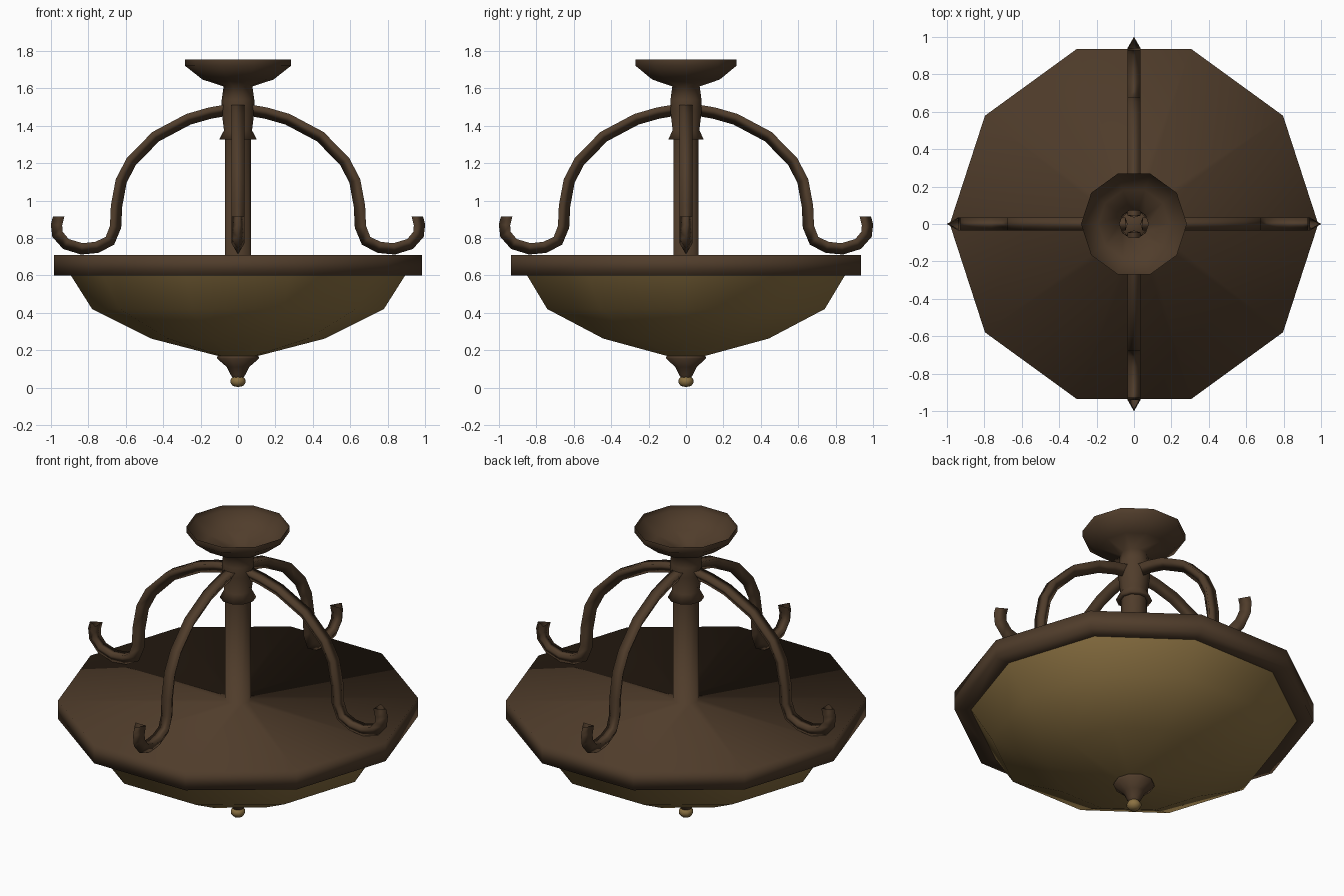
import bpy, bmesh, math
from mathutils import Vector, Matrix

if "Cube" in bpy.data.objects:
    bpy.data.objects.remove(bpy.data.objects["Cube"])

SIDES = 10


def material(name, rgb):
    m = bpy.data.materials.new(name)
    m.diffuse_color = (*rgb, 1.0)
    m.use_nodes = True
    m.node_tree.nodes["Principled BSDF"].inputs["Base Color"].default_value = m.diffuse_color
    return m


bronze = material("dark bronze", (0.080, 0.046, 0.024))
glass = material("amber glass", (0.262, 0.168, 0.055))


def finish(bm, name, mat):
    for f in bm.faces:
        f.smooth = True
    me = bpy.data.meshes.new(name)
    bm.to_mesh(me)
    bm.free()
    me.materials.append(mat)
    ob = bpy.data.objects.new(name, me)
    bpy.context.collection.objects.link(ob)
    return ob


def lathe(name, profile, mat, sides=SIDES):
    """Spin (radius, z) points, listed bottom to top along the outside."""
    bm = bmesh.new()
    rings = []
    for r, z in profile:
        if r == 0:
            rings.append([bm.verts.new((0, 0, z))] * sides)
        else:
            rings.append([bm.verts.new((r * math.cos(a), r * math.sin(a), z))
                          for a in (2 * math.pi * i / sides for i in range(sides))])
    for lo, hi in zip(rings, rings[1:]):
        for i in range(sides):
            j = (i + 1) % sides
            quad = list(dict.fromkeys((lo[i], lo[j], hi[j], hi[i])))
            bm.faces.new(quad)
    return finish(bm, name, mat)


# Glass bowl
lathe("glass_bowl", [(0, 0.165), (0.11, 0.17), (0.465, 0.262), (0.78, 0.42), (0.897, 0.605)], glass)

# Rim, flat lid and hollow centre pole in one smooth surface
lathe("rim_and_pole", [(0.89, 0.60), (0.985, 0.60), (0.985, 0.71), (0.07, 0.71), (0.07, 1.36)], bronze)

# Collar, hub and open ceiling canopy
lathe("hub_and_canopy", [(0.07, 1.327), (0.10, 1.327), (0.075, 1.375), (0.088, 1.48), (0.087, 1.54),
                         (0.077, 1.61), (0.19, 1.647), (0.283, 1.72), (0.283, 1.753)], bronze)

# Finial below the bowl, with a small ball
lathe("finial", [(0.03, 0.055), (0.04, 0.07), (0.06, 0.11), (0.112, 0.155), (0.11, 0.17), (0, 0.172)], bronze)
lathe("finial_ball", [(0, 0.003), (0.027, 0.008), (0.04, 0.025), (0.04, 0.042), (0.027, 0.06), (0, 0.066)],
      glass, 8)

# Scrolled arms: triangular section swept along a path of (distance out, z)
PATH = [(0.04, 1.487), (0.15, 1.468), (0.265, 1.435), (0.44, 1.342), (0.57, 1.21), (0.625, 1.105),
        (0.65, 0.97), (0.655, 0.86), (0.685, 0.785), (0.755, 0.75), (0.835, 0.742), (0.92, 0.768),
        (0.965, 0.82), (0.97, 0.87), (0.958, 0.915)]


def arm(name, angle):
    bm = bmesh.new()
    pts = [Vector((x, 0, z)) for x, z in PATH]
    rings = []
    for i, p in enumerate(pts):
        a, b = pts[max(i - 1, 0)], pts[min(i + 1, len(pts) - 1)]
        t = (b - a).normalized()
        if i == len(pts) - 1:
            t = Vector((0, 0, 1))          # level cut at the tip
        n = Vector((-t.z, 0, t.x))         # left of travel: flat side
        w = Vector((0, 0.035, 0))
        rings.append([bm.verts.new(q) for q in (p + n * 0.03 + w, p + n * 0.03 - w, p - n * 0.031)])
    for r0, r1 in zip(rings, rings[1:]):
        for i in range(3):
            j = (i + 1) % 3
            bm.faces.new((r0[i], r0[j], r1[j], r1[i]))
    bmesh.ops.recalc_face_normals(bm, faces=bm.faces[:])
    bm.transform(Matrix.Rotation(angle, 4, 'Z'))
    return finish(bm, name, bronze)


for k, side in enumerate(("right", "back", "left", "front")):
    arm("arm_" + side, k * math.pi / 2)
